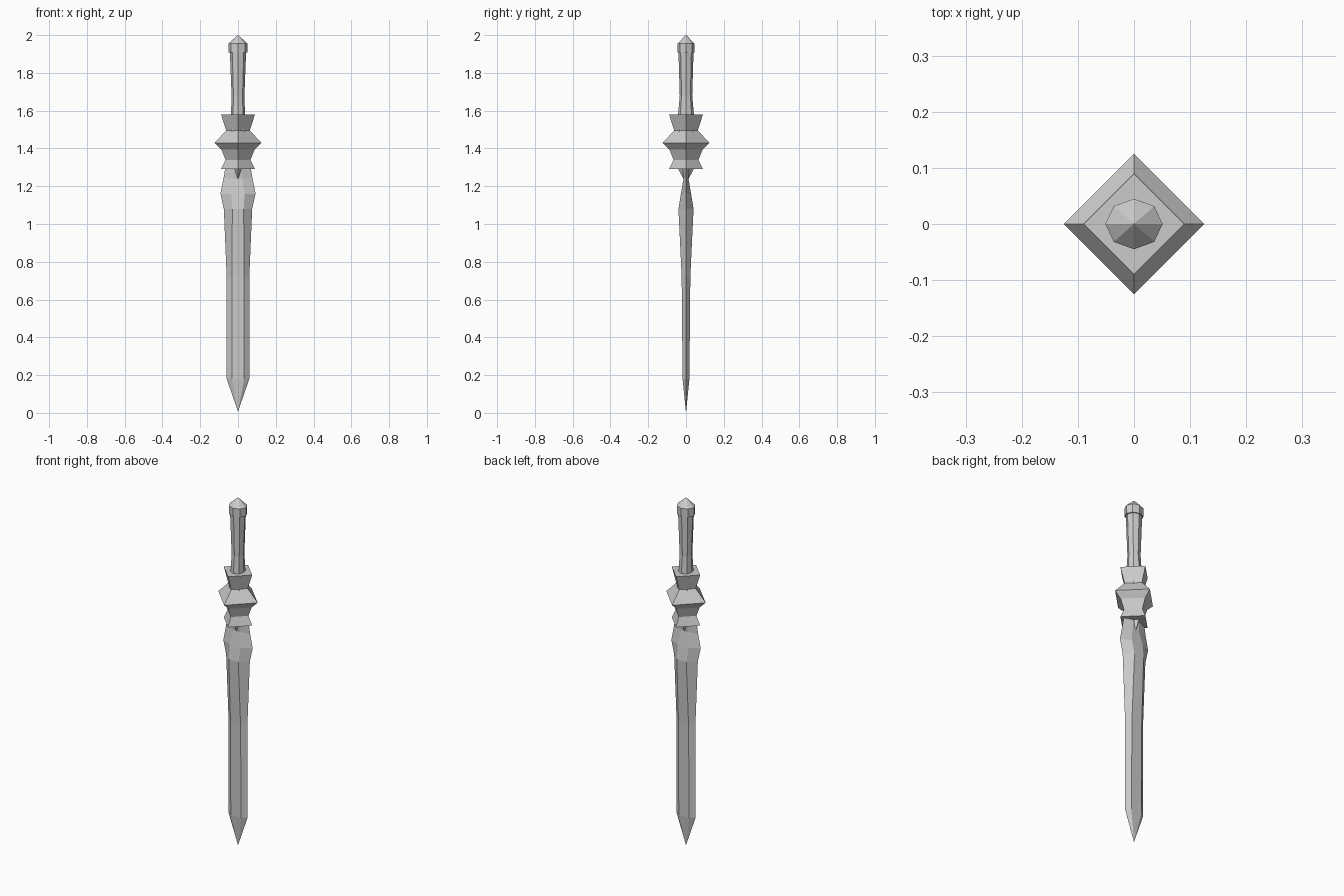
import bpy
from math import cos, sin, pi

if "Cube" in bpy.data.objects:
    bpy.data.objects.remove(bpy.data.objects["Cube"])


def loft(name, rings):
    """Skin a stack of equal-length rings into a closed flat-shaded solid."""
    n = len(rings[0])
    verts = [v for r in rings for v in r]
    faces = []
    for k in range(len(rings) - 1):
        for i in range(n):
            j = (i + 1) % n
            a, b = k * n, (k + 1) * n
            faces.append((a + i, a + j, b + j, b + i))
    faces.append(tuple(reversed(range(n))))
    faces.append(tuple(range(len(verts) - n, len(verts))))
    mesh = bpy.data.meshes.new(name)
    mesh.from_pydata(verts, [], faces)
    obj = bpy.data.objects.new(name, mesh)
    bpy.context.collection.objects.link(obj)
    return obj


def ngon(n, z, rx, ry):
    return [(rx * cos(2 * pi * i / n), ry * sin(2 * pi * i / n), z) for i in range(n)]


def blade_ring(z, w, c, t):
    """Six-sided section: cutting edges at +-w, flats of width 2c at +-t."""
    return [(w, 0, z), (c, t, z), (-c, t, z), (-w, 0, z), (-c, -t, z), (c, -t, z)]


# Blade: z, half width, half width of the flat, half thickness
loft("blade", [blade_ring(*p) for p in (
    (0.01, 0.001, 0.0005, 0.001),
    (0.18, 0.06, 0.033, 0.018),
    (0.72, 0.06, 0.032, 0.023),
    (1.08, 0.075, 0.03, 0.04),
    (1.16, 0.093, 0.035, 0.027),
    (1.24, 0.077, 0.022, 0.013),
    (1.31, 0.065, 0.02, 0.02))])

# Small spike under the guard
loft("guard_spike", [ngon(4, 1.215, 0.001, 0.001), ngon(4, 1.30, 0.035, 0.046)])

# Stepped diamond guard: z, corner radius
loft("guard", [ngon(4, z, r, r) for z, r in (
    (1.29, 0.09), (1.34, 0.066), (1.395, 0.088), (1.43, 0.125),
    (1.47, 0.086), (1.495, 0.062), (1.58, 0.09))])

# Octagonal grip, waisted and flared where it sinks into the guard
loft("grip", [ngon(8, z, rx, ry) for z, rx, ry in (
    (1.49, 0.046, 0.05), (1.58, 0.037, 0.042),
    (1.68, 0.034, 0.033), (1.91, 0.043, 0.04))])

# Pommel cap with faceted point
loft("pommel", [ngon(8, z, rx, ry) for z, rx, ry in (
    (1.907, 0.051, 0.045), (1.955, 0.051, 0.045), (2.0, 0.001, 0.001))])
